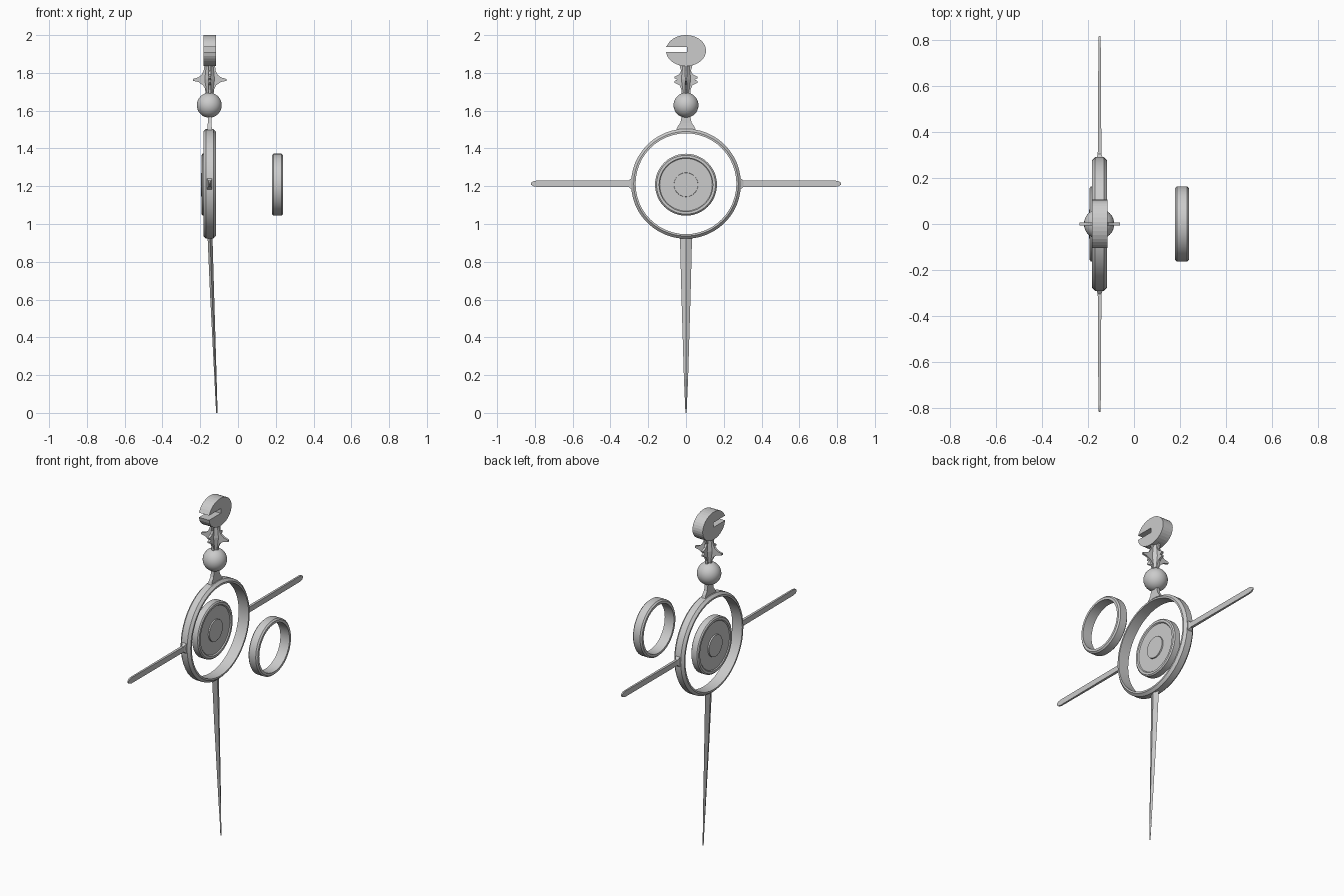
import bpy, bmesh
from math import sin, cos, pi
from mathutils import Vector

if "Cube" in bpy.data.objects:
    bpy.data.objects.remove(bpy.data.objects["Cube"])

CX, CZ = -0.15, 1.213   # plane of the main piece, hub height


def finish(name, bm, smooth=None):
    bmesh.ops.remove_doubles(bm, verts=bm.verts, dist=1e-5)
    bmesh.ops.recalc_face_normals(bm, faces=bm.faces)
    me = bpy.data.meshes.new(name)
    bm.to_mesh(me)
    bm.free()
    ob = bpy.data.objects.new(name, me)
    bpy.context.collection.objects.link(ob)
    if smooth:
        bpy.ops.object.select_all(action='DESELECT')
        ob.select_set(True)
        bpy.context.view_layer.objects.active = ob
        bpy.ops.object.shade_smooth_by_angle(angle=smooth)
    return ob


def lathe(name, profile, cz, n=48, closed=False):
    """Spin (x, radius) points around an x axis at height cz."""
    bm = bmesh.new()
    rings = [[bm.verts.new((x, r * cos(2 * pi * i / n), cz + r * sin(2 * pi * i / n)))
              for i in range(n)] for x, r in profile]
    pairs = list(zip(rings, rings[1:]))
    if closed:
        pairs.append((rings[-1], rings[0]))
    else:
        bm.faces.new(rings[0])
        bm.faces.new(rings[-1])
    for a, b in pairs:
        for i in range(n):
            j = (i + 1) % n
            bm.faces.new((a[i], a[j], b[j], b[i]))
    return finish(name, bm, 0.6)


def plate(name, pts, thick, along_x=False):
    """Extrude a (side, z) outline; side runs along y, or x if along_x."""
    bm = bmesh.new()
    h = thick / 2
    if along_x:
        vs = [bm.verts.new((CX + s, -h, z)) for s, z in pts]
        move = Vector((0, thick, 0))
    else:
        vs = [bm.verts.new((CX - h, s, z)) for s, z in pts]
        move = Vector((thick, 0, 0))
    f = bm.faces.new(vs)
    ext = bmesh.ops.extrude_face_region(bm, geom=[f], use_keep_orig=True)
    bmesh.ops.translate(bm, vec=move,
                        verts=[v for v in ext['geom'] if isinstance(v, bmesh.types.BMVert)])
    return finish(name, bm)


def loft(name, sections):
    """Join rings of points with quads and cap the ends."""
    bm = bmesh.new()
    rings = [[bm.verts.new(p) for p in s] for s in sections]
    for a, b in zip(rings, rings[1:]):
        for i in range(len(a)):
            j = (i + 1) % len(a)
            bm.faces.new((a[i], a[j], b[j], b[i]))
    bm.faces.new(rings[0])
    bm.faces.new(rings[-1])
    return finish(name, bm)


def ring_profile(x, w, inner, outer, bevel):
    return [(x - w, inner), (x - w, outer - bevel), (x - w + bevel, outer),
            (x + w - bevel, outer), (x + w, outer - bevel), (x + w, inner)]


# large ring and the loose ring beside it
lathe("large_ring", ring_profile(CX, 0.033, 0.267, 0.291, 0.014), CZ, closed=True)
lathe("loose_ring", ring_profile(0.209, 0.03, 0.142, 0.164, 0.008), 1.208, closed=True)

# centre disc with recessed faces and a raised boss on each side
lathe("centre_disc", [(-0.196, 0.063), (-0.188, 0.064), (-0.188, 0.139), (-0.193, 0.144),
                      (-0.193, 0.157), (-0.187, 0.164), (-0.151, 0.164), (-0.145, 0.157),
                      (-0.145, 0.144), (-0.151, 0.139), (-0.151, 0.064), (-0.144, 0.063)], 1.208)

# side bars, flared at the ring and pointed at the tip
for side, label in ((1, "right"), (-1, "left")):
    loft(f"side_bar_{label}",
         [[(CX + u * hx, side * y, CZ + v * hz) for u, v in ((-1, -1), (1, -1), (1, 1), (-1, 1))]
          for y, hx, hz in ((0.275, 0.017, 0.034), (0.288, 0.014, 0.03), (0.305, 0.008, 0.016),
                            (0.79, 0.005, 0.017), (0.808, 0.005, 0.013), (0.82, 0.003, 0.005))])

# long diamond-section blade leaning slightly towards +x
loft("blade", [[(x - hx, 0, z), (x, -hy, z), (x + hx, 0, z), (x, hy, z)]
               for x, z, hx, hy in ((-0.148, 0.93, 0.013, 0.032), (-0.138, 0.65, 0.011, 0.025),
                                    (-0.119, 0.18, 0.006, 0.011), (-0.112, 0.0, 0.004, 0.003))])

# neck flaring onto the ring
loft("neck", [[(CX + u * hx, v * hy, z) for u, v in ((-1, -1), (1, -1), (1, 1), (-1, 1))]
              for z, hx, hy in ((1.49, 0.014, 0.055), (1.515, 0.011, 0.045),
                                (1.535, 0.01, 0.03), (1.575, 0.01, 0.022))])

# ball
bm = bmesh.new()
bmesh.ops.create_uvsphere(bm, u_segments=32, v_segments=16, radius=0.066)
bmesh.ops.translate(bm, vec=(CX - 0.002, 0, 1.629), verts=bm.verts)
finish("ball", bm, 0.6)


# crossed spiked fins above the ball
def mirrored(half):
    return half + [(-s, z) for s, z in reversed(half)]


plate("spiked_fin_wide", mirrored([(0.016, 1.685), (0.021, 1.71), (0.035, 1.735), (0.06, 1.752),
                                   (0.088, 1.758), (0.088, 1.768), (0.06, 1.776), (0.042, 1.79),
                                   (0.032, 1.81), (0.028, 1.84)]), 0.012, True)
plate("spiked_fin_narrow", mirrored([(0.022, 1.685), (0.024, 1.71), (0.034, 1.735), (0.061, 1.748),
                                     (0.061, 1.757), (0.046, 1.764), (0.061, 1.772), (0.061, 1.78),
                                     (0.036, 1.792), (0.026, 1.81), (0.034, 1.84)]), 0.014)
loft("fin_core", [[(CX - w, 0, z), (CX, -w, z), (CX + w, 0, z), (CX, w, z)]
                  for z, w in ((1.685, 0.02), (1.765, 0.032), (1.84, 0.024))])

# oval head with a slot open towards -y
head = []
for i in range(33):
    t = 0.165 + (2 * pi - 0.33) * i / 32
    head.append((-0.106 * cos(t), 1.918 + 0.082 * sin(t)))
head = [(0.005, 1.91), (-0.105, 1.91)][:1] + [(0.005, 1.938)] + [(-0.105, 1.938)] + head[1:-1] + [(-0.105, 1.91)]
plate("slotted_head", head, 0.067)
